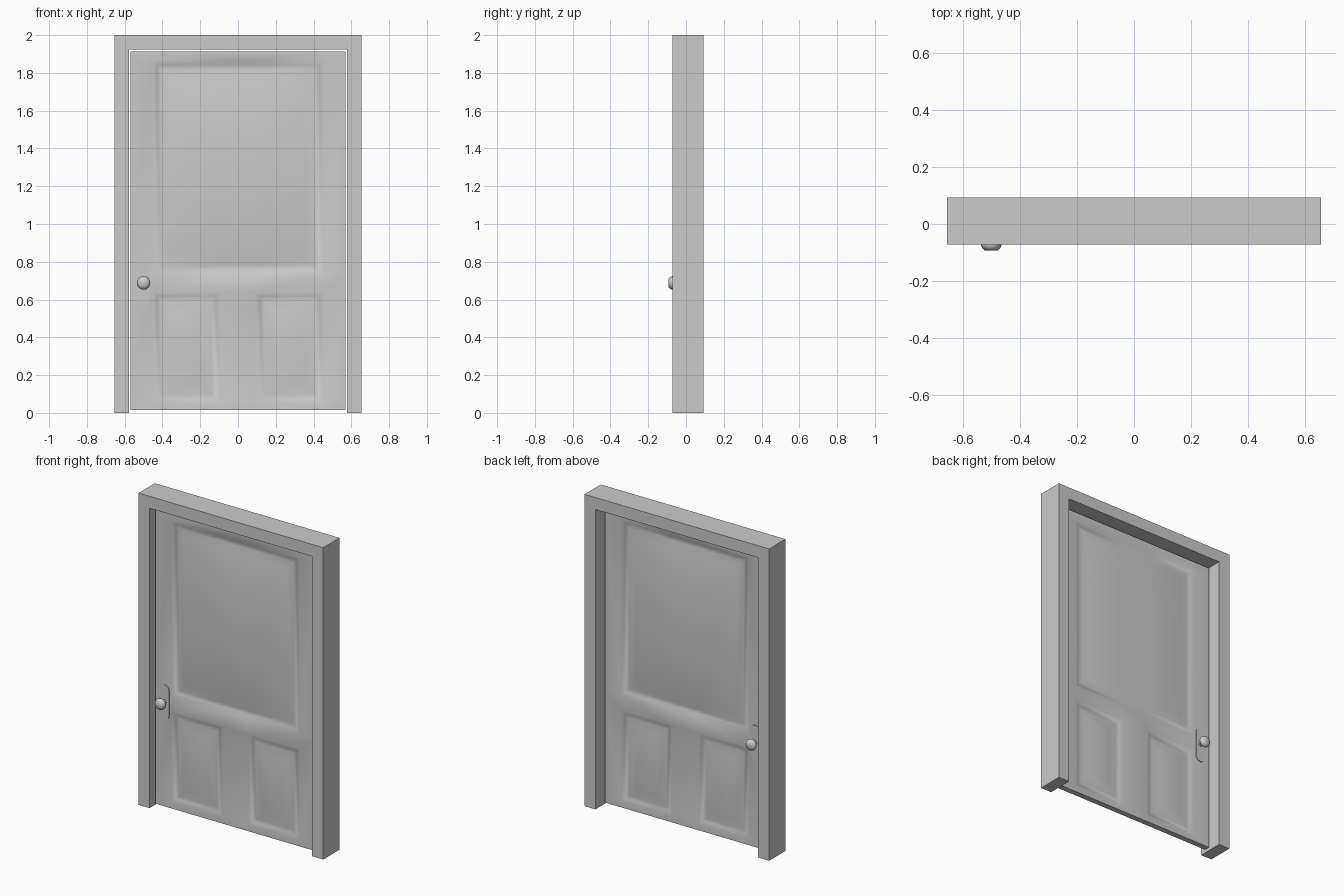
import bpy, bmesh, math
from mathutils import Vector

if "Cube" in bpy.data.objects:
    bpy.data.objects.remove(bpy.data.objects["Cube"])

MID = -0.009          # y of the door's middle plane
HALF = 0.018          # half of the door thickness
KNOB = Vector((-0.5, 0, 0.688))


def finish(bm, name, y=0.0, mirror=False, angle=None):
    bmesh.ops.recalc_face_normals(bm, faces=bm.faces)
    me = bpy.data.meshes.new(name)
    bm.to_mesh(me)
    bm.free()
    ob = bpy.data.objects.new(name, me)
    bpy.context.collection.objects.link(ob)
    ob.location.y = y
    if mirror:
        m = ob.modifiers.new("both_sides", 'MIRROR')
        m.use_axis = (False, True, False)
        m.merge_threshold = 0.0005
    if angle:
        bpy.ops.object.select_all(action='DESELECT')
        ob.select_set(True)
        bpy.context.view_layer.objects.active = ob
        bpy.ops.object.shade_smooth_by_angle(angle=math.radians(angle))
    return ob


def prism(bm, outline, y0, y1):
    face = bm.faces.new([bm.verts.new((x, y0, z)) for x, z in outline])
    ext = bmesh.ops.extrude_face_region(bm, geom=[face], use_keep_orig=True)
    for v in ext['geom']:
        if isinstance(v, bmesh.types.BMVert):
            v.co.y = y1


# Door frame: two jambs and a header in one piece
bm = bmesh.new()
prism(bm, [(-.655, 0), (-.577, 0), (-.577, 1.923), (.577, 1.923),
           (.577, 0), (.655, 0), (.655, 2), (-.655, 2)], -0.072, 0.093)
finish(bm, "door_frame")

# Door leaf: front half as a grid, with the panels inset, mirrored to the back
xs = [-.568, -.45, -.095, .095, .45, .568]
zs = [.014, .055, .637, .735, 1.86, 1.914]
bm = bmesh.new()
grid = [[bm.verts.new((x, -HALF, z)) for x in xs] for z in zs]
cell = {}
for j in range(5):
    for i in range(5):
        cell[i, j] = bm.faces.new((grid[j][i], grid[j][i + 1],
                                   grid[j + 1][i + 1], grid[j + 1][i]))
rim = [e for e in bm.edges if e.is_boundary]
lower = [cell[1, 1], cell[3, 1]]
upper = bmesh.ops.dissolve_faces(bm, faces=[cell[i, 3] for i in (1, 2, 3)])['region']
bm.normal_update()
for faces, bevel in ((lower, .058), (upper, .042)):
    # moulding slope, flat groove, raised bevel
    for width, depth in ((.02, -.012), (.025, 0), (bevel, .01)):
        bmesh.ops.inset_region(bm, faces=faces, thickness=width, depth=depth,
                               use_even_offset=True, use_boundary=True)
        bm.normal_update()
side = bmesh.ops.extrude_edge_only(bm, edges=rim)
for v in side['geom']:
    if isinstance(v, bmesh.types.BMVert):
        v.co.y = 0
finish(bm, "door_leaf", MID, True, 60)

# Back plates behind the knobs: rounded slots
bm = bmesh.new()
outline = []
for k in range(14):
    a = math.pi * (k if k < 7 else k - 1) / 6
    up = .081 if k < 7 else -.081
    outline.append((KNOB.x + .032 * math.cos(a), .684 + up + .032 * math.sin(a)))
prism(bm, outline, -HALF + .002, -HALF - .004)
finish(bm, "knob_plates", MID, True, 40)

# Knobs: turned profile of (radius, distance from the door's middle)
profile = [(0, .012), (.013, .012), (.013, .042), (.025, .046), (.034, .055),
           (.036, .063), (.033, .073), (.022, .084), (0, .084)]
bm = bmesh.new()
pts = [bm.verts.new((KNOB.x + r, -d, KNOB.z)) for r, d in profile]
edges = [bm.edges.new(p) for p in zip(pts, pts[1:])]
bmesh.ops.spin(bm, geom=pts + edges, cent=KNOB, axis=(0, 1, 0),
               angle=math.tau, steps=16)
bmesh.ops.remove_doubles(bm, verts=bm.verts, dist=0.0001)
finish(bm, "knobs", MID, True, 50)
